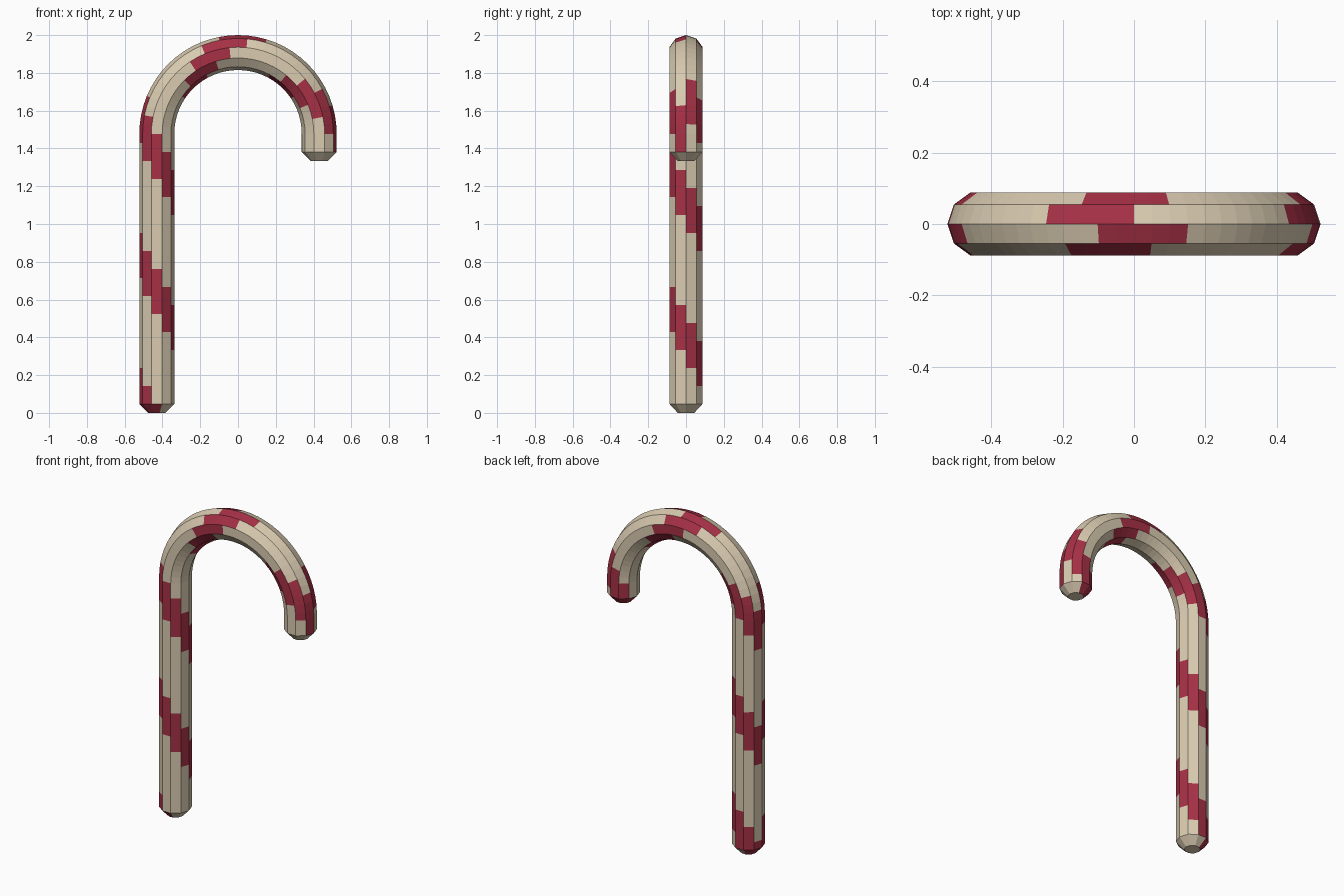
import bpy, bmesh
from math import sin, cos, pi
from mathutils import Vector

cube = bpy.data.objects.get("Cube")
if cube:
    bpy.data.objects.remove(cube, do_unlink=True)

SIDES = 10
TUBE_R, TIP_R = 0.0925, 0.046      # stick radius, radius of the chamfered tips
HOOK_R, HOOK_Z = 0.43, 1.4775      # hook bend radius and centre height
TIP = 0.048                        # tip length
STEM_RINGS, HOOK_RINGS, END_RINGS = 30, 32, 2


def material(name, color):
    m = bpy.data.materials.new(name)
    m.use_nodes = True
    m.diffuse_color = color
    m.node_tree.nodes["Principled BSDF"].inputs["Base Color"].default_value = color
    return m


# Centre line stations: (position, direction towards the inside of the hook, radius)
right, left = Vector((1, 0, 0)), Vector((-1, 0, 0))
stations = [(Vector((-HOOK_R, 0, 0)), right, TIP_R)]
for i in range(STEM_RINGS):
    z = TIP + (HOOK_Z - TIP) * i / STEM_RINGS
    stations.append((Vector((-HOOK_R, 0, z)), right, TUBE_R))
for i in range(HOOK_RINGS + 1):
    a = pi * i / HOOK_RINGS
    outward = Vector((-cos(a), 0, sin(a)))
    stations.append((Vector((0, 0, HOOK_Z)) + outward * HOOK_R, -outward, TUBE_R))
for i in range(1, END_RINGS + 1):
    stations.append((Vector((HOOK_R, 0, HOOK_Z - TIP * i)), left, TUBE_R))
stations.append((Vector((HOOK_R, 0, HOOK_Z - TIP * (END_RINGS + 1))), left, TIP_R))

# Sweep a ten-sided ring along the centre line, starting from the outside of the bend
bm = bmesh.new()
rings = []
for pos, inward, radius in stations:
    ring = []
    for k in range(SIDES):
        a = pi + 2 * pi * k / SIDES
        offset = inward * cos(a) + Vector((0, 1, 0)) * sin(a)
        ring.append(bm.verts.new(pos + offset * radius))
    rings.append(ring)

# Stepped spiral stripes: five red rings in every fifteen, shifted two rings per side
for n in range(len(rings) - 1):
    for k in range(SIDES):
        j = (k + 1) % SIDES
        f = bm.faces.new((rings[n][k], rings[n][j], rings[n + 1][j], rings[n + 1][k]))
        f.material_index = 1 if (n + 2 * k) % 15 < 5 else 0
bm.faces.new(rings[0])
bm.faces.new(rings[-1])
bmesh.ops.recalc_face_normals(bm, faces=bm.faces)

mesh = bpy.data.meshes.new("striped_cane")
bm.to_mesh(mesh)
bm.free()
mesh.materials.append(material("cream", (0.70, 0.60, 0.44, 1)))
mesh.materials.append(material("red", (0.38, 0.030, 0.060, 1)))
cane = bpy.data.objects.new("striped_cane", mesh)
bpy.context.collection.objects.link(cane)
